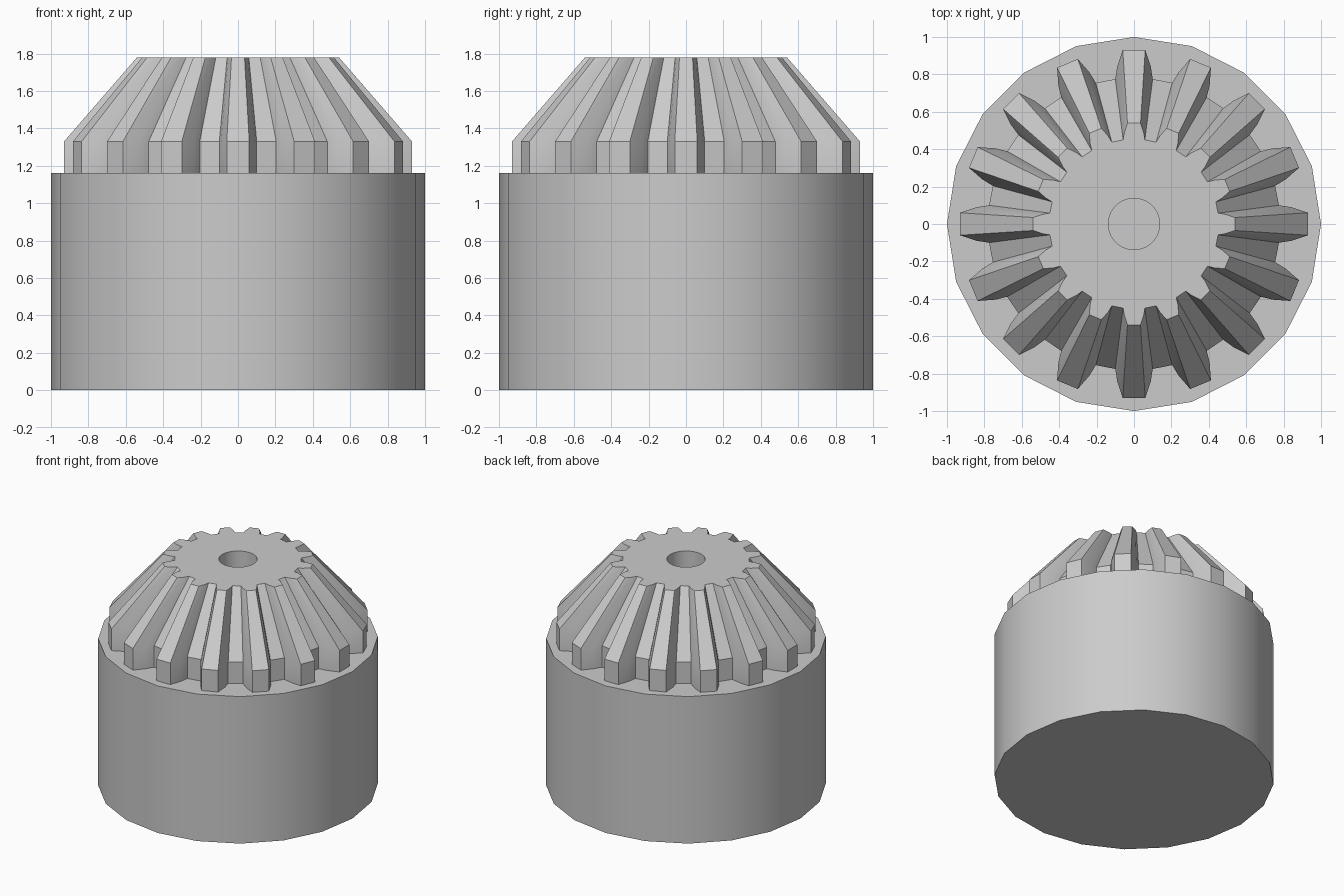
import bpy, bmesh
from math import cos, sin, pi, radians, atan2, hypot

if "Cube" in bpy.data.objects:
    bpy.data.objects.remove(bpy.data.objects["Cube"])

TEETH = 16
# half tooth outline: (radial distance, half width) from root to tip
HALF = [(0.775, 0.10), (0.84, 0.09), (0.93, 0.06)]


def finish(bm, name):
    bmesh.ops.recalc_face_normals(bm, faces=bm.faces)
    mesh = bpy.data.meshes.new(name)
    bm.to_mesh(mesh)
    bm.free()
    ob = bpy.data.objects.new(name, mesh)
    bpy.context.collection.objects.link(ob)
    bpy.ops.object.select_all(action='DESELECT')
    ob.select_set(True)
    bpy.context.view_layer.objects.active = ob
    bpy.ops.object.shade_smooth_by_angle(angle=radians(20))
    return ob


# base drum: 20-sided cylinder
bm = bmesh.new()
low = [bm.verts.new((cos(2 * pi * i / 20), sin(2 * pi * i / 20), 0)) for i in range(20)]
disc = bm.faces.new(low)
top = bmesh.ops.extrude_face_region(bm, geom=[disc], use_keep_orig=True)
bmesh.ops.translate(bm, vec=(0, 0, 1.16),
                    verts=[v for v in top['geom'] if isinstance(v, bmesh.types.BMVert)])
finish(bm, "base_drum")

# bevel gear: polar tooth outline lofted through rings, with a centre bore
tooth = [(r, -w) for r, w in HALF] + [(r, w) for r, w in reversed(HALF)]
outline = [(hypot(r, w), 2 * pi * t / TEETH + atan2(w, r))
           for t in range(TEETH) for r, w in tooth]
bm = bmesh.new()


def ring(z, scale=None, radius=None):
    return [bm.verts.new((cos(a) * (radius or r * scale), sin(a) * (radius or r * scale), z))
            for r, a in outline]


rings = [ring(1.14, scale=1), ring(1.33, scale=1), ring(1.78, scale=0.58),
         ring(1.78, radius=0.137), ring(1.14, radius=0.137)]
n = len(outline)
for a, b in zip(rings, rings[1:] + rings[:1]):
    for i in range(n):
        j = (i + 1) % n
        bm.faces.new((a[i], a[j], b[j], b[i]))
finish(bm, "bevel_gear")
